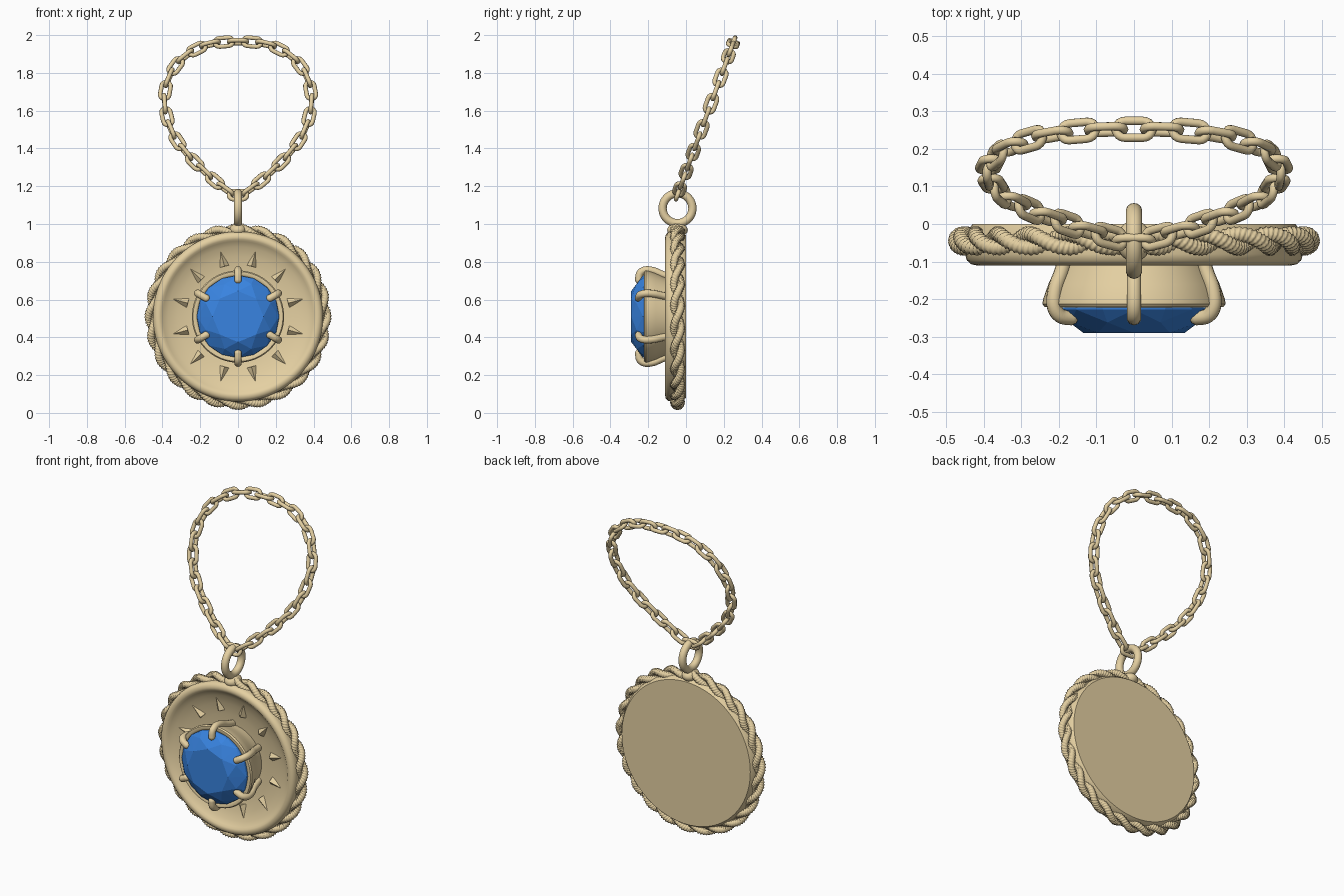
import bpy, bmesh, math
from mathutils import Vector
from math import sin, cos, pi, tau

if "Cube" in bpy.data.objects:
    bpy.data.objects.remove(bpy.data.objects["Cube"])

CZ, RY = 0.51, -0.045          # disc centre height, rim centre depth
Y = Vector((0, 1, 0))


def material(name, col):
    m = bpy.data.materials.new(name)
    m.diffuse_color = (*col, 1)
    m.use_nodes = True
    m.node_tree.nodes["Principled BSDF"].inputs["Base Color"].default_value = m.diffuse_color
    return m


gold = material("gold", (0.78, 0.63, 0.36))
blue = material("blue_gem", (0.04, 0.23, 0.75))


def finish(name, bm, mat=gold, angle=40):
    bmesh.ops.remove_doubles(bm, verts=bm.verts, dist=1e-5)
    bmesh.ops.recalc_face_normals(bm, faces=bm.faces)
    me = bpy.data.meshes.new(name)
    bm.to_mesh(me)
    bm.free()
    ob = bpy.data.objects.new(name, me)
    bpy.context.collection.objects.link(ob)
    me.materials.append(mat)
    if angle:
        bpy.ops.object.select_all(action='DESELECT')
        ob.select_set(True)
        bpy.context.view_layer.objects.active = ob
        bpy.ops.object.shade_smooth_by_angle(angle=math.radians(angle))
    return ob


def skin(bm, rings, closed):
    """Join rings of points into a surface."""
    vs = [[bm.verts.new(p) for p in r] for r in rings]
    n = len(vs)
    for i in range(n if closed else n - 1):
        a, b = vs[i], vs[(i + 1) % n]
        for j in range(len(a)):
            k = (j + 1) % len(a)
            bm.faces.new((a[j], a[k], b[k], b[j]))


def polar(r, a, y):
    return Vector((r * cos(a), y, CZ + r * sin(a)))


def lathe(name, prof, n=96):
    bm = bmesh.new()
    skin(bm, [[polar(r, tau * j / n, y) for j in range(n)] for r, y in prof], False)
    return finish(name, bm)


def sweep(bm, path, ref, radius, closed, sides=10):
    """Tube along a path; radius(i, angle) gives its section."""
    n, rings = len(path), []
    for i, p in enumerate(path):
        q0 = path[(i - 1) % n] if closed else path[max(i - 1, 0)]
        q1 = path[(i + 1) % n] if closed else path[min(i + 1, n - 1)]
        t = (q1 - q0).normalized()
        u = t.cross(ref).normalized()
        v = t.cross(u)
        rings.append([p + (u * cos(a) + v * sin(a)) * radius(i, a)
                      for a in (tau * j / sides for j in range(sides))])
    skin(bm, rings, closed)


def smooth_path(pts, closed, steps=8):
    n, out = len(pts), []
    for i in range(n if closed else n - 1):
        a, b, c, d = [pts[k % n] if closed else pts[min(max(k, 0), n - 1)]
                      for k in range(i - 1, i + 3)]
        for s in range(steps):
            t = s / steps
            out.append(0.5 * (2 * b + (c - a) * t + (2 * a - 5 * b + 4 * c - d) * t * t
                              + (3 * b - a - 3 * c + d) * t ** 3))
    return out if closed else out + [pts[-1]]


# dished medallion
lathe("medallion_disc", [(0, 0), (0.43, 0), (0.444, -0.02), (0.45, -0.08), (0.445, -0.097),
                         (0.434, -0.107), (0.42, -0.11), (0.408, -0.107), (0.398, -0.098),
                         (0.37, -0.082), (0.32, -0.066), (0.25, -0.053), (0.15, -0.047), (0, -0.045)])

# twisted rope edge: two ridged strands winding round each other
bm = bmesh.new()
N = 1440
for s in range(2):
    path = []
    for i in range(N):
        a = tau * i / N
        h = 12 * a + pi * s
        path.append(polar(0.456 + 0.018 * cos(h), a, RY + 0.018 * sin(h)))
    sweep(bm, path, Y, lambda i, a: 0.0195 * (1 + 0.13 * sin(tau * i * 240 / N + 2 * a)), True, 10)
finish("rope_edge", bm, angle=60)

# gem cup
lathe("gem_cup", [(0, -0.03), (0.19, -0.03), (0.197, -0.08), (0.21, -0.12), (0.228, -0.16),
                  (0.242, -0.2), (0.244, -0.213), (0.238, -0.221), (0.224, -0.222),
                  (0.213, -0.215), (0.205, -0.19), (0, -0.18)])

# faceted gem
bm = bmesh.new()
for r, y, n, off in ((0.2, -0.195, 16, 0), (0.219, -0.215, 16, 0), (0.217, -0.228, 16, 0),
                     (0.185, -0.262, 8, 0.5), (0.135, -0.29, 8, 0)):
    for j in range(n):
        bm.verts.new(polar(r, tau * (j + off) / n, y))
bmesh.ops.convex_hull(bm, input=bm.verts)
finish("gem", bm, blue, 0)

# six claws holding the gem
bm = bmesh.new()
claw = [(0.2, -0.05), (0.22, -0.12), (0.241, -0.17), (0.246, -0.215), (0.228, -0.244), (0.19, -0.25)]
for k in range(6):
    a = pi / 2 + k * pi / 3
    path = smooth_path([polar(r, a, y) for r, y in claw], False, 5)
    d = (path[-1] - path[-2]).normalized()
    tip = path[-1]
    path += [tip + d * 0.008, tip + d * 0.014, tip + d * 0.0145]
    m = len(path)
    ends = {m - 1: 0.0, m - 2: 0.009, m - 3: 0.016}
    sweep(bm, path, Vector((-sin(a), 0, cos(a))), lambda i, t: ends.get(i, 0.02), False)
finish("claws", bm)

# twelve sun-ray spikes in the dish
bm = bmesh.new()
for k in range(12):
    a = tau * (k + 0.5) / 12
    side = Vector((-sin(a), 0, cos(a))) * 0.026
    base = polar(0.275, a, -0.056)
    tip = bm.verts.new(polar(0.355, a, -0.078))
    ring = [bm.verts.new(base + o) for o in (side, -Y * 0.026, -side, Y * 0.02)]
    for j in range(4):
        bm.faces.new((ring[j], ring[(j + 1) % 4], tip))
    bm.faces.new(ring)
finish("ray_spikes", bm, angle=0)

# hanging ring and its solder bead
bm = bmesh.new()
ring = [Vector((0, RY + 0.079 * cos(tau * i / 48), 1.083 + 0.079 * sin(tau * i / 48))) for i in range(48)]
sweep(bm, ring, Vector((1, 0, 0)), lambda i, a: 0.022, True, 14)
finish("hanging_ring", bm)
bpy.ops.mesh.primitive_uv_sphere_add(segments=24, ring_count=12, location=(0, RY, 0.968))
bead = bpy.context.object
bead.name = "ring_bead"
bead.scale = (0.046, 0.055, 0.036)
bead.data.materials.append(gold)
bpy.ops.object.shade_smooth()

# chain loop, leaning back
half = [(0.08, 1.195), (0.19, 1.29), (0.285, 1.39), (0.35, 1.49), (0.383, 1.6), (0.387, 1.69),
        (0.358, 1.79), (0.29, 1.88), (0.18, 1.943), (0.075, 1.963)]
outline = [(0, 1.965)] + [(-x, z) for x, z in half[::-1]] + [(0, 1.153)] + half
SLOPE = 0.366
loop = smooth_path([Vector((x, RY + (z - 1.153) * SLOPE, z)) for x, z in outline], True, 12)
normal = Vector((0, 1, -SLOPE)).normalized()
dist = [0]
for i in range(len(loop)):
    dist.append(dist[-1] + (loop[(i + 1) % len(loop)] - loop[i]).length)


def at(s):
    s %= dist[-1]
    i = next(k for k in range(len(loop)) if dist[k + 1] >= s)
    f = (s - dist[i]) / (dist[i + 1] - dist[i])
    return loop[i].lerp(loop[(i + 1) % len(loop)], f)


LINKS = 34
bm = bmesh.new()
for k in range(LINKS):
    s = dist[-1] * k / LINKS
    c = at(s)
    t = (at(s + 0.03) - at(s - 0.03)).normalized()
    w = normal if k % 2 == 0 else t.cross(normal).normalized()
    path = []
    for i in range(20):
        a = -pi / 2 + pi * (i % 10) / 9
        sg = 1 if i < 10 else -1
        path.append(c + t * sg * (0.024 + 0.024 * cos(a)) + w * sg * 0.024 * sin(a))
    sweep(bm, path, t.cross(w), lambda i, a: 0.0118, True, 8)
finish("chain_links", bm, angle=60)
